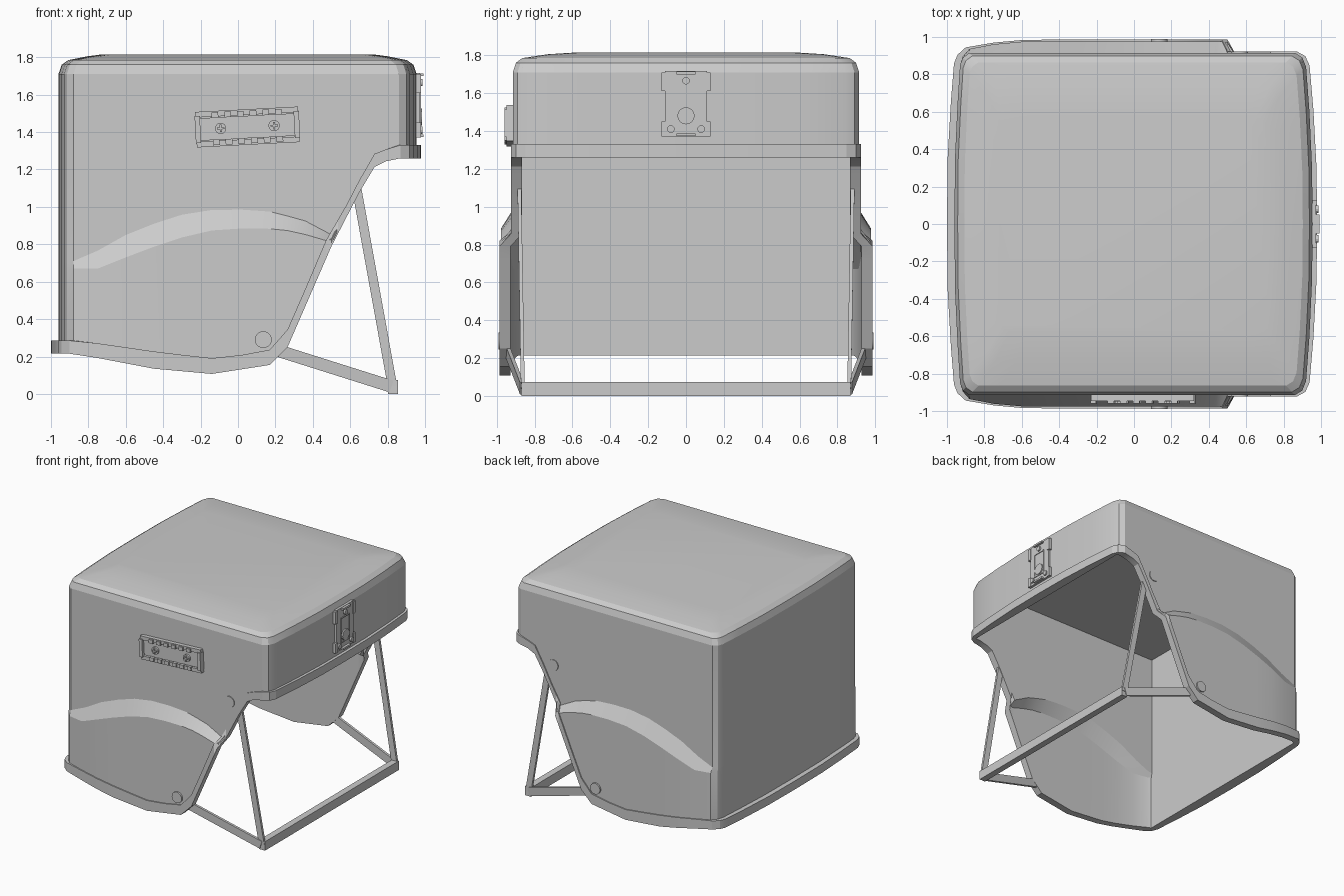
import bpy, bmesh
from math import radians, pi
from mathutils import Vector, Matrix

cube = bpy.data.objects.get("Cube")
if cube:
    bpy.data.objects.remove(cube)

grey = bpy.data.materials.new("plain grey")
grey.use_nodes = True
grey.diffuse_color = (0.6, 0.6, 0.6, 1)
grey.node_tree.nodes["Principled BSDF"].inputs["Base Color"].default_value = (0.6, 0.6, 0.6, 1)


def finish(bm, name, angle=None):
    mesh = bpy.data.meshes.new(name)
    bm.to_mesh(mesh)
    bm.free()
    mesh.materials.append(grey)
    ob = bpy.data.objects.new(name, mesh)
    bpy.context.collection.objects.link(ob)
    if angle:
        bpy.ops.object.select_all(action='DESELECT')
        ob.select_set(True)
        bpy.context.view_layer.objects.active = ob
        bpy.ops.object.shade_smooth_by_angle(angle=radians(angle))
    return ob


def interp(points, x):
    if x <= points[0][0]:
        return points[0][1]
    for (a, u), (b, v) in zip(points, points[1:]):
        if x <= b:
            return u + (v - u) * (x - a) / (b - a)
    return points[-1][1]


def add_box(bm, centre, size, rot=Matrix()):
    m = Matrix.Translation(centre) @ rot @ Matrix.Diagonal((*size, 1))
    bmesh.ops.create_cube(bm, size=1, matrix=m)


def add_disc(bm, centre, radius, depth, axis, sides=16):
    rot = Matrix.Rotation(pi / 2, 4, 'X' if axis == 'y' else 'Y')
    bmesh.ops.create_cone(bm, cap_ends=True, segments=sides, radius1=radius, radius2=radius,
                          depth=depth, matrix=Matrix.Translation(centre) @ rot)


# Lower edge, top of the rim, and the two creases of the cheek bulge
edge = [(-.87, .215), (-.45, .135), (-.14, .107), (.17, .155), (.265, .25), (.5, .79),
        (.65, 1.08), (.74, 1.23), (.85, 1.26)]
rim_top = [(-.85, .285), (-.4, .22), (-.13, .19), (.16, .225), (.27, .35), (.47, .82),
           (.58, 1.01), (.72, 1.28), (.85, 1.33)]
crease_low = [(-.75, .67), (-.5, .77), (-.2, .87), (.1, .89), (.3, .87), (.47, .82)]
crease_up = [(-.85, .71), (-.6, .85), (-.35, .95), (-.1, .99), (.15, .98), (.35, .93), (.53, .835)]
bulge = [(-.93, 0), (-.87, .025), (-.7, .055), (-.55, .062)]

# Plan outline: one half, then mirrored
back = [(-.96, 0), (-.957, .35), (-.943, .65), (-.93, .85), (-.915, .89), (-.88, .915)]
side = [(x, .915) for x in (-.75, -.6, -.45, -.3, -.14, .02, .17, .265, .36, .44, .47, .5,
                            .535, .58, .65, .73, .79)]
face = [(.86, .915), (.9, .89), (.92, .84), (.938, .6), (.952, .3), (.955, 0)]
half = back + side + face
outline = [(x, -y) for x, y in half] + half[-2:0:-1]


def bulged(x, y, z):
    """Push a side point outwards when it lies below the cheek creases."""
    if abs(y) < .86:
        return y
    low, up = interp(crease_low, x), interp(crease_up, x)
    grow = interp(bulge, x) * min(1, max(0, (up - z) / (up - low)))
    return y + (grow if y > 0 else -grow)


def clamp(v, low, high):
    return max(low, min(high, v))


def skin(name, columns, top_cap=False, ceiling=False):
    bm = bmesh.new()
    cols = [[bm.verts.new(p) for p in col] for col in columns]
    for a, b in zip(cols, cols[1:] + cols[:1]):
        for r in range(len(a) - 1):
            bm.faces.new((a[r], b[r], b[r + 1], a[r + 1]))
    if top_cap:
        bm.faces.new([c[-1] for c in cols])
    if ceiling:
        bm.faces.new([c[0] for c in reversed(cols)])
    finish(bm, name, 18)


# Outer shell, boxy inner lining and the raised rim joining them
shell, lining, rim = [], [], []
for x, y in outline:
    base = interp(edge, x)
    low = base + .015
    c1 = max(interp(crease_low, x), low + .02)
    c2 = max(interp(crease_up, x), c1 + .02)
    col = [(x, bulged(x, y, z), z) for z in (low, c1, c2)] + [(x, y, 1.71)]
    for in_x, in_y, z in ((.018, .018, 1.76), (.055, .055, 1.785), (.16, .2, 1.805), (.24, .37, 1.815)):
        col.append((x * (1 - in_x), y * (1 - in_y), z))
    shell.append(col)

    ix, iy = clamp(x, -.91, .9), clamp(y, -.865, .865)
    lining.append([(ix, iy, 1.735)] + [(ix, bulged(ix, iy, z), z) for z in (c2, c1, base)])

    push = max(0, (abs(x) - .8) / .16) * (.025 if x > 0 else .04)
    rx = x + (push if x > 0 else -push)
    top = interp(rim_top, x)
    rim.append([(ix, bulged(ix, iy, base), base), (rx, bulged(x, y, base) * 1.009, base),
                (rx, bulged(x, y, top) * 1.009, top), (x, bulged(x, y, top), top)])
skin("shell", shell, top_cap=True)
skin("lining", lining, ceiling=True)
skin("opening_rim", rim)


# Folding stand
def add_beam(bm, p, q, width, depth):
    p, q = Vector(p), Vector(q)
    along = (q - p).normalized()
    flat = along.cross(Vector((0, 1, 0))).normalized()
    rot = Matrix((along, flat.cross(along), flat)).transposed().to_4x4()
    add_box(bm, (p + q) / 2, ((q - p).length, depth, width), rot)


for s, label in ((-1, "right"), (1, "left")):
    bm = bmesh.new()
    add_beam(bm, (.636, .88 * s, 1.09), (.826, .862 * s, .04), .05, .02)
    finish(bm, label + "_upper_strut")
    bm = bmesh.new()
    add_beam(bm, (.225, .94 * s, .228), (.82, .867 * s, .04), .066, .02)
    finish(bm, label + "_lower_strut")
    # Pivot bolts
    for name, x, y, z in (("upper", .565, .907, 1.165), ("lower", .135, .975, .29)):
        bm = bmesh.new()
        add_disc(bm, (x, y * s, z), .045, .03, 'y', 20)
        finish(bm, f"{label}_{name}_bolt", 30)
bm = bmesh.new()
add_box(bm, (.828, 0, .037), (.054, 1.74, .074))
finish(bm, "stand_crossbar")

# Accessory rail on the front side
bm = bmesh.new()
add_box(bm, (0, -.01, 0), (.53, .02, .12))
for s in (-1, 1):
    add_box(bm, (s * .265, -.022, 0), (.028, .044, .145))
    add_box(bm, (0, -.016, s * .08), (.55, .032, .03))
    for i in range(6):
        add_box(bm, ((i - 2.5) * .068, -.022, s * .073), (.036, .044, .03))
    add_disc(bm, (s * .143, -.025, 0), .03, .02, 'y')
    for size in ((.04, .012, .01), (.01, .012, .04)):
        add_box(bm, (s * .143, -.038, 0), size)
rail = finish(bm, "accessory_rail")
rail.location = (.05, -.915, 1.427)
rail.rotation_euler = (0, radians(-3), 0)

# Mounting bracket on the brow
bm = bmesh.new()
add_box(bm, (.957, 0, 1.543), (.032, .22, .345))
for s in (-1, 1):
    add_box(bm, (.966, s * .115, 1.66), (.026, .028, .1))
    add_box(bm, (.966, s * .115, 1.41), (.026, .028, .08))
    add_box(bm, (.972, s * .055, 1.53), (.014, .008, .2))
    add_box(bm, (.972, 0, 1.53 + s * .1), (.014, .11, .008))
    add_disc(bm, (.976, s * .08, 1.41), .02, .02, 'x', 12)
    add_box(bm, (.978, 0, 1.543 + s * .163), (.03, .1, .015))
add_disc(bm, (.976, 0, 1.665), .02, .02, 'x', 12)
add_disc(bm, (.974, 0, 1.48), .045, .02, 'x', 20)
finish(bm, "mounting_bracket")
